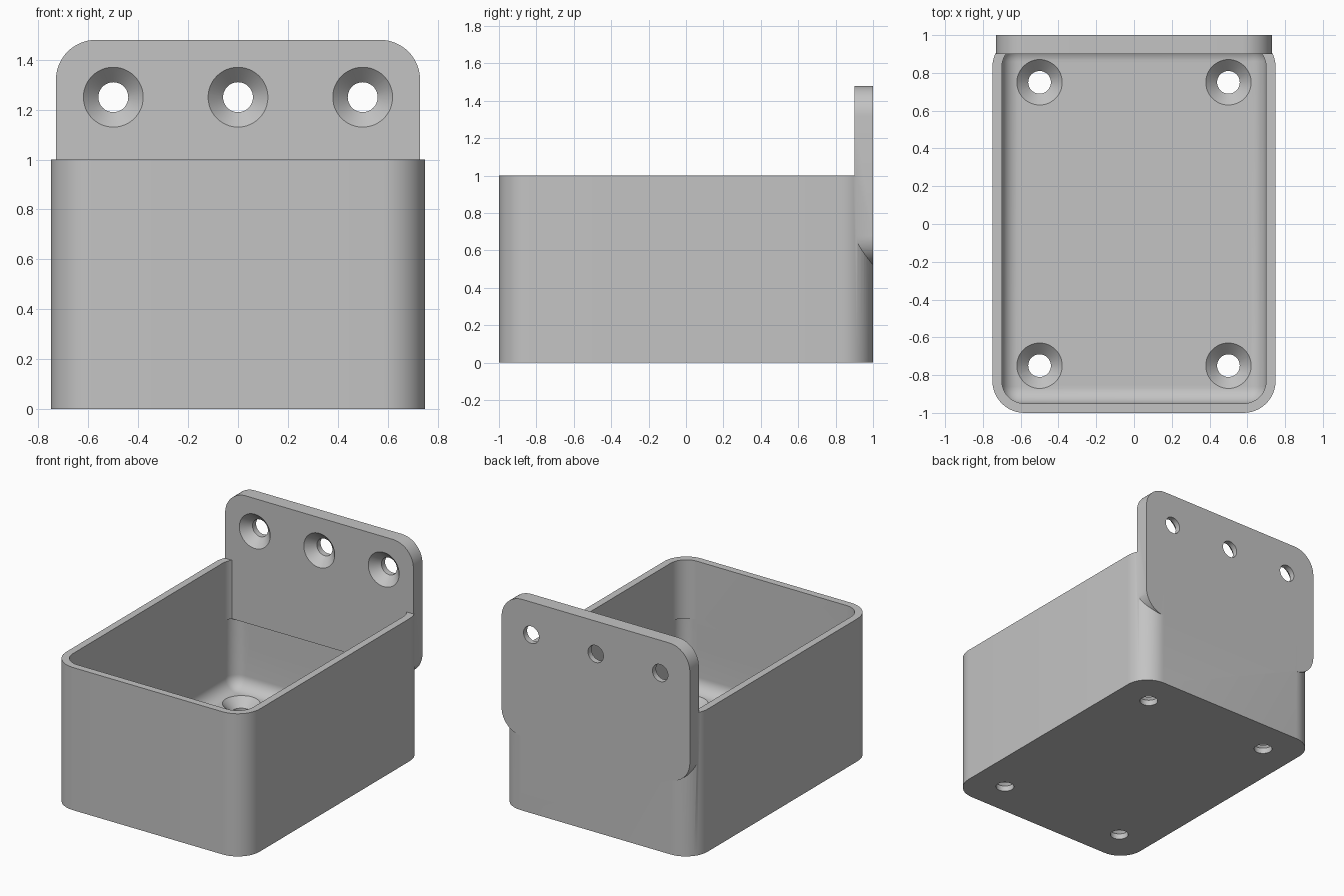
import bpy
import bmesh
from math import radians
from mathutils import Matrix, Vector

default_cube = bpy.data.objects.get("Cube")
if default_cube:
    bpy.data.objects.remove(default_cube, do_unlink=True)

# Single plain grey material
grey = bpy.data.materials.new("plain grey")
grey.use_nodes = True
colour = (0.55, 0.55, 0.55, 1)
grey.diffuse_color = colour
grey.node_tree.nodes["Principled BSDF"].inputs["Base Color"].default_value = colour


def make_object(name, bm):
    bmesh.ops.recalc_face_normals(bm, faces=bm.faces)
    mesh = bpy.data.meshes.new(name)
    bm.to_mesh(mesh)
    bm.free()
    mesh.materials.append(grey)
    obj = bpy.data.objects.new(name, mesh)
    bpy.context.collection.objects.link(obj)
    return obj


def rounded_box(name, low, high, radius, axis, round_bottom=False):
    """Box with the edges along one axis rounded, and optionally its floor edges."""
    low, high = Vector(low), Vector(high)
    bm = bmesh.new()
    bmesh.ops.create_cube(bm, size=1)
    for v in bm.verts:
        v.co = Vector([low[i] + (v.co[i] + 0.5) * (high[i] - low[i]) for i in range(3)])
    edges = []
    for e in bm.edges:
        a, b = (v.co for v in e.verts)
        along = abs(a[axis] - b[axis]) > 0.001
        at_floor = max(a.z, b.z) < low.z + 0.001
        if along or (round_bottom and at_floor):
            edges.append(e)
    bmesh.ops.bevel(bm, geom=edges, offset=radius, offset_type='OFFSET',
                    segments=12, profile=0.5, affect='EDGES')
    return make_object(name, bm)


def screw_hole(name, matrix):
    """Countersunk cutter: sinks along local -z from the surface at the origin."""
    profile = [(0.14, 0.02), (0.06, -0.06), (0.06, -0.2)]
    count = 48
    bm = bmesh.new()
    rings = []
    for r, z in profile:
        ring = bmesh.ops.create_circle(bm, segments=count, radius=r,
                                       matrix=Matrix.Translation((0, 0, z)))
        rings.append(ring["verts"])
    for lower, upper in zip(rings, rings[1:]):
        for i in range(count):
            j = (i + 1) % count
            bm.faces.new((lower[i], lower[j], upper[j], upper[i]))
    bm.faces.new(rings[0])
    bm.faces.new(rings[-1])
    bm.transform(matrix)
    return make_object(name, bm)


def combine(target, tool, operation):
    mod = target.modifiers.new(operation.lower(), 'BOOLEAN')
    mod.operation = operation
    mod.solver = 'EXACT'
    mod.object = tool
    tool.hide_render = True
    bpy.ops.object.select_all(action='DESELECT')
    bpy.context.view_layer.objects.active = target
    target.select_set(True)
    bpy.ops.object.modifier_apply(modifier=mod.name)
    bpy.data.objects.remove(tool, do_unlink=True)


# Open box with the mounting plate fused to its back
box = rounded_box("wall_mount_box", (-0.75, -1, 0), (0.75, 1, 1), 0.17, 2)
combine(box, rounded_box("upper_cavity", (-0.7, -0.95, 0.4), (0.7, 0.95, 1.2), 0.12, 2),
        'DIFFERENCE')
combine(box, rounded_box("back_plate", (-0.73, 0.9, 0.52), (0.73, 1, 1.48), 0.16, 1),
        'UNION')

# Lower cavity with a filleted floor, leaving a ledge below the plate
combine(box, rounded_box("lower_cavity", (-0.7, -0.95, 0.1), (0.7, 0.95, 0.59), 0.09, 2, True),
        'DIFFERENCE')

# Four screw holes in the floor
for x in (-0.5, 0.5):
    for y in (-0.75, 0.75):
        combine(box, screw_hole("floor_hole", Matrix.Translation((x, y, 0.1))), 'DIFFERENCE')

# Three screw holes in the plate, countersunk from the front
for x in (-0.5, 0, 0.5):
    place = Matrix.Translation((x, 0.9, 1.25)) @ Matrix.Rotation(radians(90), 4, 'X')
    combine(box, screw_hole("plate_hole", place), 'DIFFERENCE')

# Smooth the rounded corners, keep real edges sharp
bpy.ops.object.select_all(action='DESELECT')
bpy.context.view_layer.objects.active = box
box.select_set(True)
bpy.ops.object.shade_smooth_by_angle(angle=radians(30))
